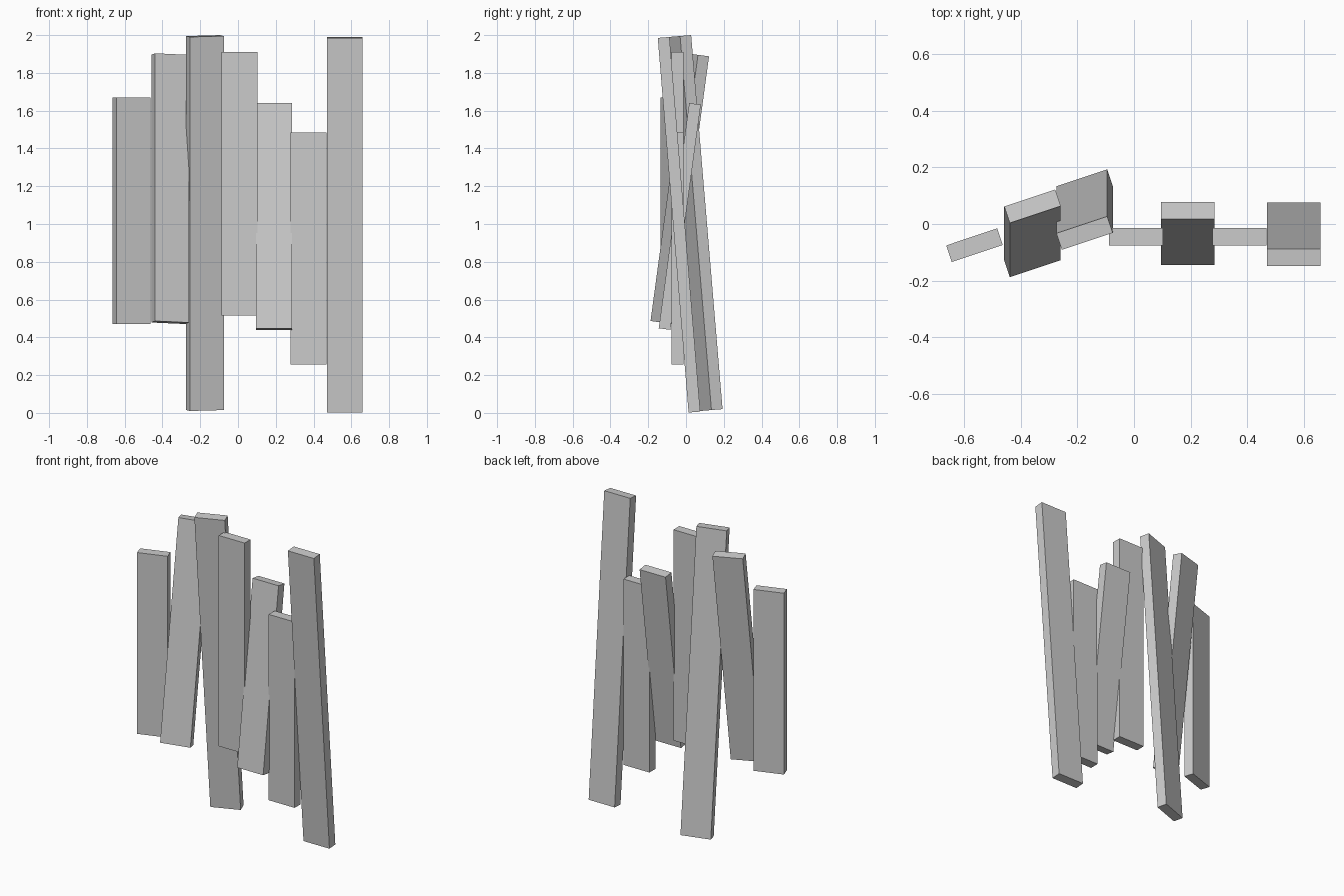
import bpy
import bmesh
from math import radians
from mathutils import Matrix, Vector

if "Cube" in bpy.data.objects:
    bpy.data.objects.remove(bpy.data.objects["Cube"])

WIDTH, THICK = 0.19, 0.062


def plank(name, centre, length, lean=0, turn=0):
    """Board turned about z, then leaned about x (positive lean: top towards front)."""
    bm = bmesh.new()
    bmesh.ops.create_cube(bm, size=1)
    bmesh.ops.scale(bm, vec=Vector((WIDTH, THICK, length)), verts=bm.verts)
    mesh = bpy.data.meshes.new(name)
    bm.to_mesh(mesh)
    bm.free()
    obj = bpy.data.objects.new(name, mesh)
    obj.matrix_world = (Matrix.Translation(centre)
                        @ Matrix.Rotation(radians(lean), 4, 'X')
                        @ Matrix.Rotation(radians(turn), 4, 'Z'))
    bpy.context.collection.objects.link(obj)


# Angled left group
plank("left_end_plank", (-0.564, -0.075, 1.07), 1.20, turn=18.5)
plank("left_back_leaning_plank", (-0.359, -0.033, 1.187), 1.43, lean=-7.7, turn=18.5)
plank("left_long_plank", (-0.175, 0.051, 1.005), 1.987, lean=4.8, turn=18.5)

# Straight right group
plank("middle_plank", (0.007, -0.045, 1.212), 1.395)
plank("right_back_leaning_plank", (0.19, -0.033, 1.04), 1.203, lean=-7.7)
plank("right_short_plank", (0.373, -0.045, 0.87), 1.23)
plank("right_long_plank", (0.565, -0.037, 0.996), 1.99, lean=4.7)
